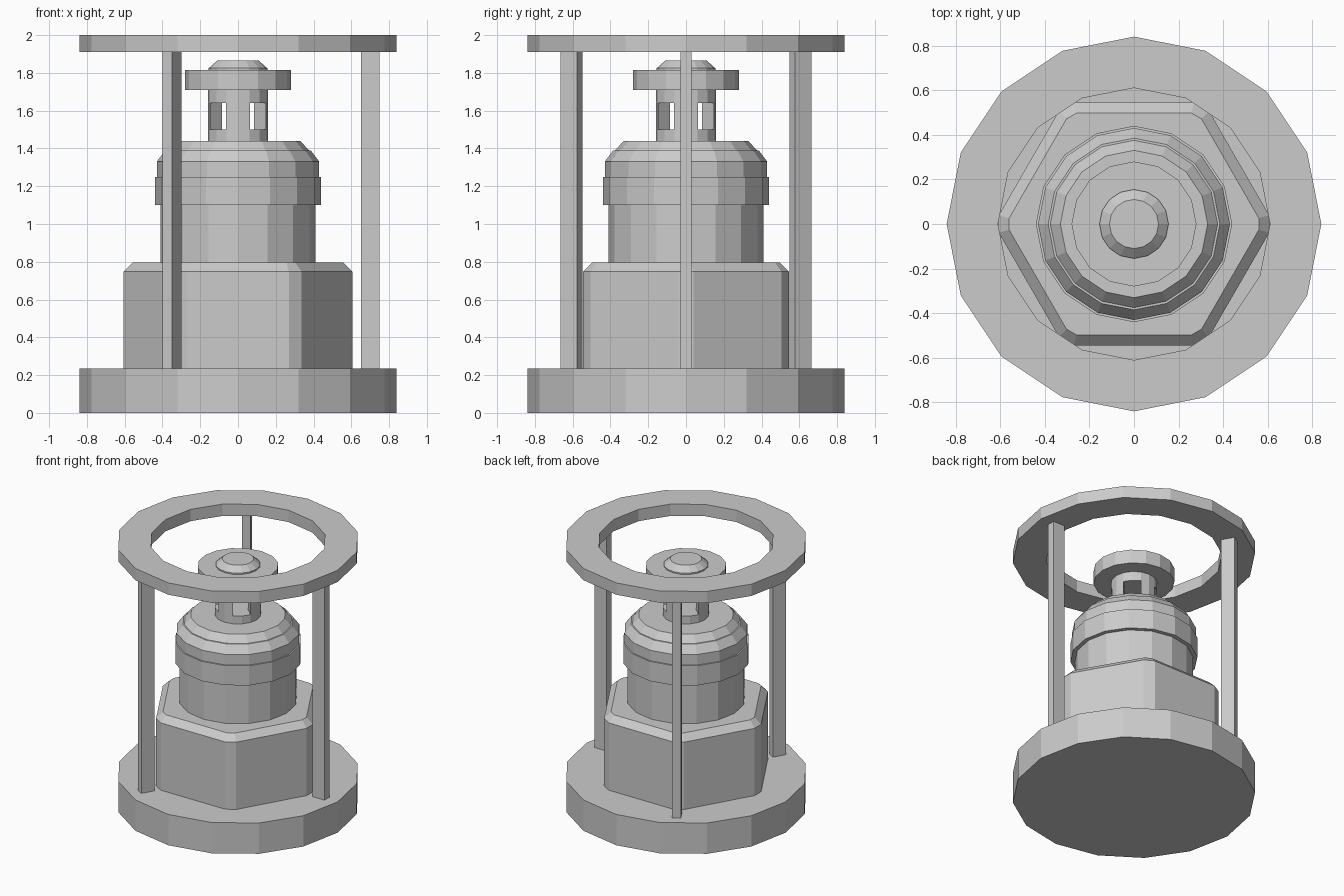
import bpy, bmesh, math
from mathutils import Vector, Matrix

if "Cube" in bpy.data.objects:
    bpy.data.objects.remove(bpy.data.objects["Cube"])

SIDES = 16
GAP = 0.023


def finish(name, bm):
    bmesh.ops.recalc_face_normals(bm, faces=bm.faces)
    me = bpy.data.meshes.new(name)
    bm.to_mesh(me)
    bm.free()
    ob = bpy.data.objects.new(name, me)
    bpy.context.collection.objects.link(ob)
    return ob


def lathe(profile, sides=SIDES, closed=False):
    """Faceted turning of (radius, height) points, capped unless closed."""
    bm = bmesh.new()
    rings = [[bm.verts.new((r * math.cos(math.tau * i / sides),
                            r * math.sin(math.tau * i / sides), z))
              for i in range(sides)] for r, z in profile]
    pairs = list(zip(rings, rings[1:]))
    if closed:
        pairs.append((rings[-1], rings[0]))
    for a, b in pairs:
        for i in range(sides):
            j = (i + 1) % sides
            bm.faces.new((a[i], a[j], b[j], b[i]))
    if not closed:
        bm.faces.new(rings[0])
        bm.faces.new(rings[-1])
    return bm


def box(name, size, matrix):
    bm = bmesh.new()
    bmesh.ops.create_cube(bm, size=1)
    bm.transform(matrix @ Matrix.Diagonal((*size, 1)))
    return finish(name, bm)


def subtract(ob, cutters):
    for c in cutters:
        m = ob.modifiers.new("cut", 'BOOLEAN')
        m.operation, m.solver, m.object = 'DIFFERENCE', 'EXACT', c
    dg = bpy.context.evaluated_depsgraph_get()
    me = bpy.data.meshes.new_from_object(ob.evaluated_get(dg))
    ob.modifiers.clear()
    ob.data = me


def slab(name, point, normal):
    """Thin plate along a fracture plane."""
    rot = Vector(normal).to_track_quat('Z', 'Y').to_matrix().to_4x4()
    ob = box(name, (6, 6, GAP), Matrix.Translation(point) @ rot)
    ob.hide_render = True
    return ob


# Base disc and top ring
parts = [finish("base_disc", lathe([(.84, 0), (.84, .235)])),
         finish("top_ring", lathe([(.61, 1.91), (.84, 1.91), (.84, 2), (.61, 2)],
                                  closed=True))]

# Hexagonal housing with bevelled corners and top rim
bm = lathe([(.629, .235), (.629, .795)], 6)
up = [e for e in bm.edges if abs(e.verts[0].co.z - e.verts[1].co.z) > .1]
bmesh.ops.bevel(bm, geom=up, offset=.045, segments=1, affect='EDGES')
rim = [e for e in bm.edges if all(v.co.z > .7 for v in e.verts)]
bmesh.ops.bevel(bm, geom=rim, offset=.047, segments=1, affect='EDGES')
parts.append(finish("hex_housing", bm))

# Round body with collar and stepped shoulder
parts.append(finish("round_body", lathe([
    (.41, .795), (.41, 1.1), (.44, 1.1), (.44, 1.25), (.43, 1.25),
    (.43, 1.33), (.385, 1.39), (.375, 1.39), (.33, 1.44)])))

# Neck with crossed diagonal slots
neck = finish("slotted_neck", lathe([(.16, 1.44), (.16, 1.71)]))
slots = [box("slot_cutter", (1, .12, .14), Matrix.Translation((0, 0, 1.57)) @
             Matrix.Rotation(math.radians(a), 4, 'Z')) for a in (45, 135)]
subtract(neck, slots)
parts.append(neck)

# Flange and cap above the neck
parts.append(finish("flange", lathe([(.28, 1.71), (.28, 1.815)])))
parts.append(finish("cap", lathe([(.155, 1.815), (.155, 1.825), (.11, 1.865)])))

# Three posts carrying the ring
for k in range(3):
    rot = Matrix.Rotation(k * math.tau / 3, 4, 'Z')
    parts.append(box(f"post_{k + 1}", (.10, .06, 1.675),
                     rot @ Matrix.Translation((.70, 0, 1.0725))))

# Three fracture planes splitting every part
cracks = [slab("upright_crack", (.204, 0, 0), (1, .42, .1)),
          slab("diagonal_crack", (0, 0, .57), (.13, 1.24, 1)),
          slab("level_crack", (0, 0, 1.1), (.04, .12, 1))]
for p in parts:
    subtract(p, cracks)
for c in cracks + slots:
    bpy.data.objects.remove(c)
